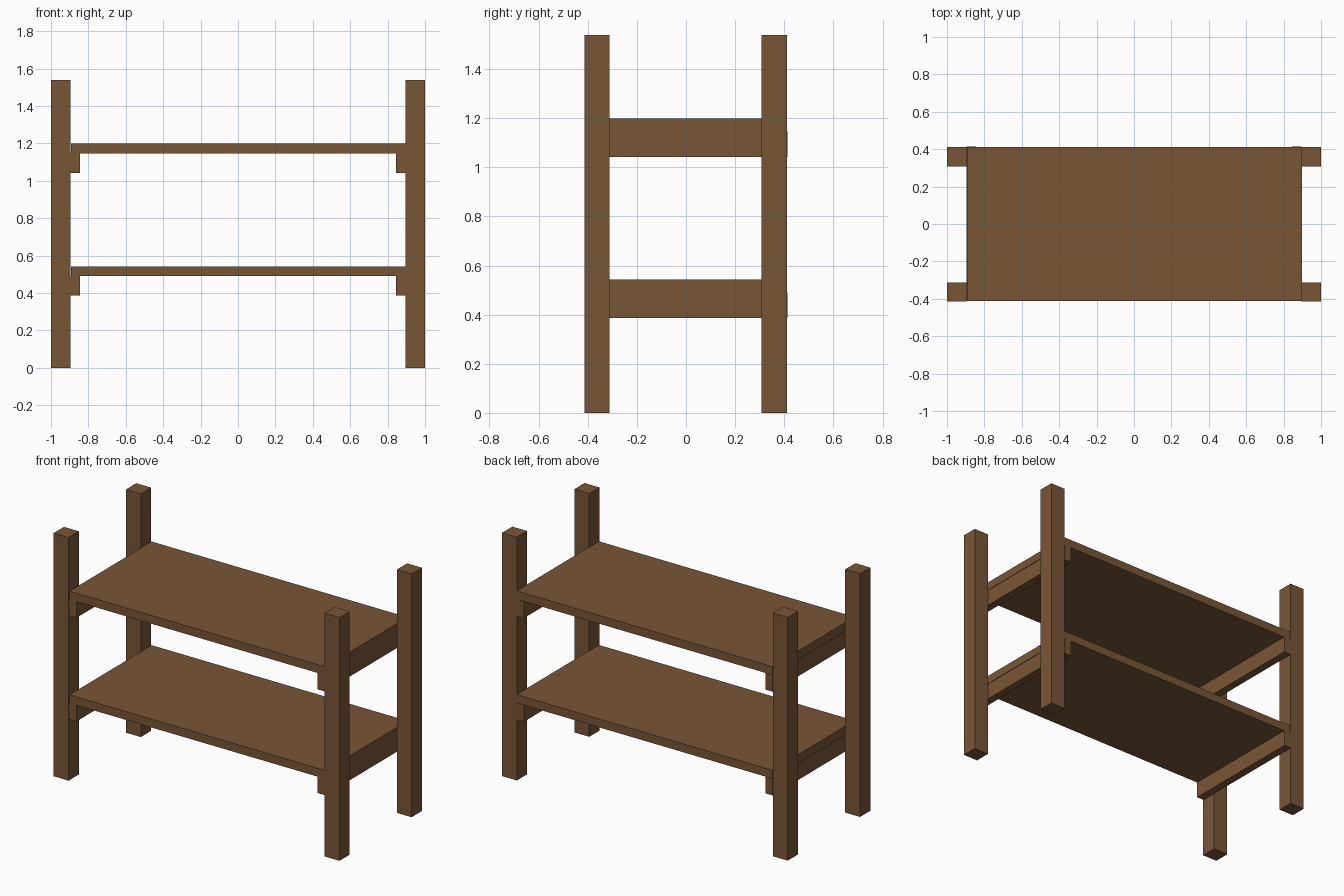
import bpy
import bmesh
from mathutils import Vector

default = bpy.data.objects.get("Cube")
if default:
    bpy.data.objects.remove(default, do_unlink=True)

# Single brown wood colour
WOOD = (0.19, 0.094, 0.037, 1.0)
wood = bpy.data.materials.new("brown_wood")
wood.use_nodes = True
wood.diffuse_color = WOOD
wood.node_tree.nodes["Principled BSDF"].inputs["Base Color"].default_value = WOOD


def box(name, low, high):
    """Flat-shaded plank spanning two opposite corners."""
    low, high = Vector(low), Vector(high)
    mesh = bpy.data.meshes.new(name)
    bm = bmesh.new()
    bmesh.ops.create_cube(bm, size=1)
    bmesh.ops.scale(bm, vec=high - low, verts=bm.verts)
    bm.to_mesh(mesh)
    bm.free()
    mesh.materials.append(wood)
    obj = bpy.data.objects.new(name, mesh)
    obj.location = (low + high) / 2
    bpy.context.collection.objects.link(obj)
    return obj


SIDES = {"right": (-1.0, -0.896), "left": (0.896, 1.0)}
DEPTHS = {"front": (-0.414, -0.312), "back": (0.308, 0.411)}
RAILS = {"right": (-0.896, -0.845), "left": (0.845, 0.896)}
SHELVES = {"lower": 0.386, "upper": 1.042}

# Four corner posts
for side, (x0, x1) in SIDES.items():
    for end, (y0, y1) in DEPTHS.items():
        box(f"{end}_{side}_post", (x0, y0, 0), (x1, y1, 1.539))

# Shelf boards resting on a rail at each end
for level, z in SHELVES.items():
    rail_top = z + 0.104
    for side, (x0, x1) in RAILS.items():
        box(f"{level}_{side}_rail", (x0, -0.41, z), (x1, 0.414, rail_top))
    box(f"{level}_shelf_board", (-0.892, -0.411, rail_top), (0.899, 0.411, z + 0.157))
